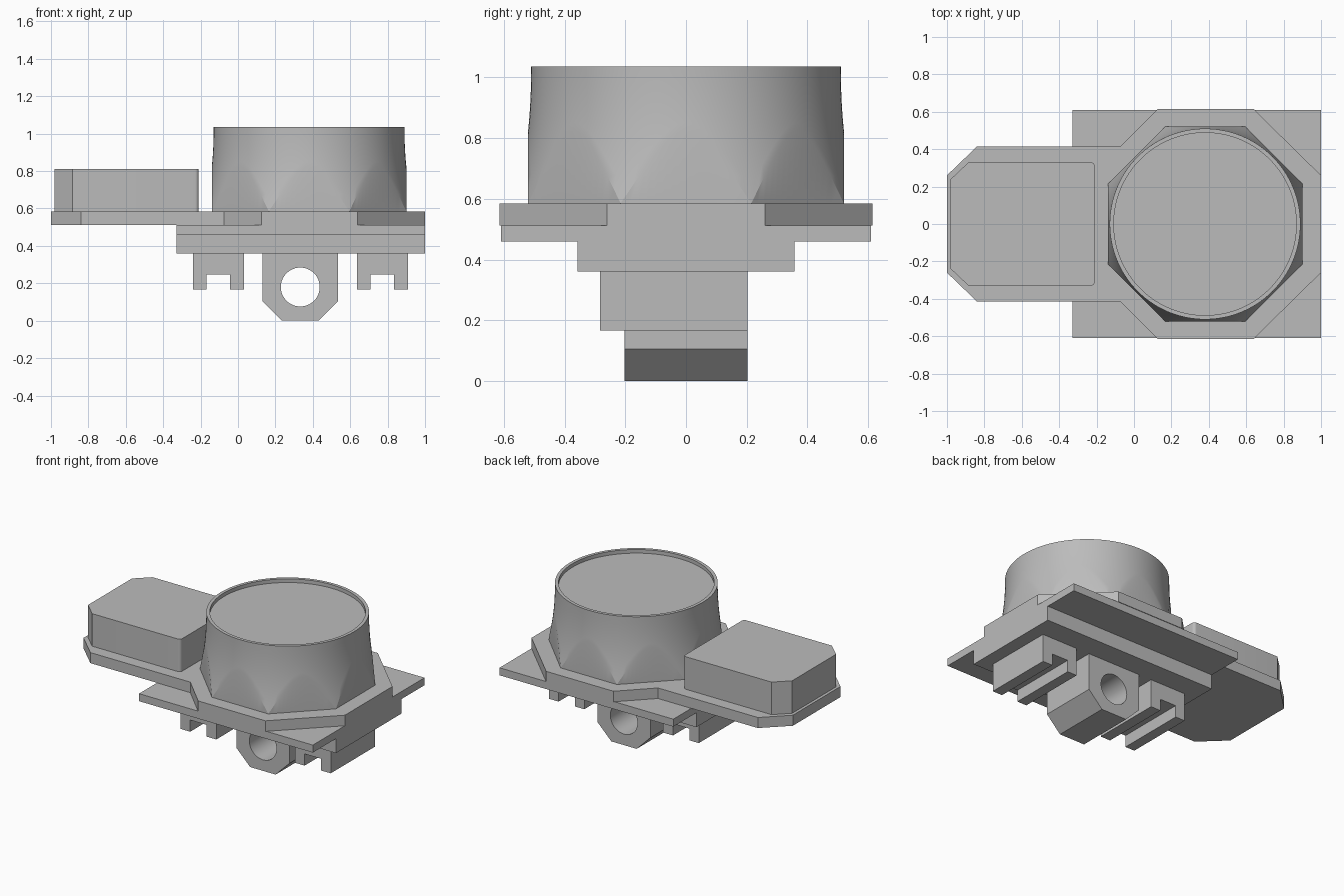
import bpy, bmesh, math

cube = bpy.data.objects.get("Cube")
if cube:
    bpy.data.objects.remove(cube, do_unlink=True)

GREY = (0.5, 0.5, 0.5, 1)
grey = bpy.data.materials.new("plain grey")
grey.use_nodes = True
grey.diffuse_color = GREY
grey.node_tree.nodes["Principled BSDF"].inputs["Base Color"].default_value = GREY


def finish(name, bm):
    bmesh.ops.recalc_face_normals(bm, faces=bm.faces)
    mesh = bpy.data.meshes.new(name)
    bm.to_mesh(mesh)
    bm.free()
    mesh.materials.append(grey)
    obj = bpy.data.objects.new(name, mesh)
    bpy.context.collection.objects.link(obj)
    return obj


def extrude(name, outline, low, high, axis="z"):
    """Prism from an (x, y) outline along z, or an (x, z) outline along y."""
    def place(a, b, h):
        return (a, b, h) if axis == "z" else (a, h, b)
    bm = bmesh.new()
    face = bm.faces.new([bm.verts.new(place(a, b, low)) for a, b in outline])
    moved = bmesh.ops.extrude_face_region(bm, geom=[face])["geom"]
    bmesh.ops.translate(bm, vec=place(0, 0, high - low),
                        verts=[v for v in moved if isinstance(v, bmesh.types.BMVert)])
    return finish(name, bm)


def mirrored(half):
    """Close an outline by mirroring its upper half in y."""
    return half + [(x, -y) for x, y in reversed(half)]


def smooth(obj, degrees):
    bpy.ops.object.select_all(action="DESELECT")
    obj.select_set(True)
    bpy.context.view_layer.objects.active = obj
    bpy.ops.object.shade_smooth_by_angle(angle=math.radians(degrees))


# Mounting plate and the narrower block under it
extrude("mounting_plate", mirrored([(-0.33, 0.61), (1, 0.61)]), 0.46, 0.512)
extrude("mounting_block", mirrored([(-0.33, 0.358), (1, 0.358)]), 0.36, 0.46)

# Deck with chamfered ends
extrude("deck", mirrored([(-1, 0.26), (-0.84, 0.414), (-0.075, 0.414),
                          (0.125, 0.614), (0.64, 0.614), (1, 0.26)]), 0.512, 0.585)

# Side box: chamfered outer corners, slightly rounded inner corners
corner = [(-0.23 + 0.02 * math.sin(a), 0.31 + 0.02 * math.cos(a))
          for a in (math.radians(18 * i) for i in range(6))]
side_box = extrude("side_box", mirrored([(-0.98, 0.24), (-0.885, 0.33)] + corner),
                   0.585, 0.81)
smooth(side_box, 25)

# Drum: octagonal foot blending into a round top with a shallow recess
CX, FOOT, TOP = 0.38, 0.585, 1.035
APOTHEM, TOP_R = 0.52, 0.51
FLARE = APOTHEM / math.cos(math.pi / 8) - TOP_R
POWER, SIDES, ROWS = 2.2, 128, 8
bm = bmesh.new()
columns = []
for i in range(SIDES):
    a = 2 * math.pi * i / SIDES
    off = (a + math.pi / 8) % (math.pi / 4) - math.pi / 8
    flat_r = APOTHEM / math.cos(off)
    arch = TOP - (TOP - FOOT) * ((flat_r - TOP_R) / FLARE) ** (1 / POWER)
    rings = [(flat_r, FOOT)] if arch > FOOT + 0.001 else []
    for k in range(ROWS + 1):
        z = arch + (TOP - arch) * k / ROWS
        rings.append((TOP_R + FLARE * ((TOP - z) / (TOP - FOOT)) ** POWER, z))
    rings += [(0.488, TOP), (0.488, TOP - 0.025)]
    columns.append([bm.verts.new((CX + r * math.cos(a), r * math.sin(a), z))
                    for r, z in rings])
for a, b in zip(columns, columns[1:] + columns[:1]):
    if len(a) != len(b):
        # the arch meets the foot at an octagon corner
        bm.faces.new((a[0], b[0], b[1]) if len(a) < len(b) else (a[0], b[0], a[1]))
    n = min(len(a), len(b))
    a, b = a[-n:], b[-n:]
    start = 0
    for k in range(start, n - 1):
        bm.faces.new((a[k], b[k], b[k + 1], a[k + 1]))
bm.faces.new([c[-1] for c in columns])
bm.faces.new([c[0] for c in reversed(columns)])
smooth(finish("drum", bm), 20)

# Pivot lug with a round hole along y
lug = extrude("pivot_lug", [(0.13, 0.36), (0.13, 0.105), (0.235, 0), (0.43, 0),
                            (0.535, 0.105), (0.535, 0.36)], -0.203, 0.203, "y")
hole = [(0.333 + 0.104 * math.cos(math.tau * i / 48),
         0.18 + 0.104 * math.sin(math.tau * i / 48)) for i in range(48)]
cutter = extrude("lug_hole_cutter", hole, -0.4, 0.4, "y")
cutter.hide_render = True
cutter.hide_viewport = True
cut = lug.modifiers.new("hole", "BOOLEAN")
cut.operation = "DIFFERENCE"
cut.solver = "EXACT"
cut.object = cutter
bpy.context.view_layer.objects.active = lug
bpy.ops.object.modifier_apply(modifier=cut.name)
bpy.data.objects.remove(cutter, do_unlink=True)
smooth(lug, 20)

# Slotted rails on either side of the lug
for name, x in (("rail_right", -0.24), ("rail_left", 0.636)):
    profile = [(0, 0.36), (0, 0.167), (0.072, 0.167), (0.072, 0.248),
               (0.197, 0.248), (0.197, 0.167), (0.272, 0.167), (0.272, 0.36)]
    extrude(name, [(x + dx, z) for dx, z in profile], -0.283, 0.203, "y")
